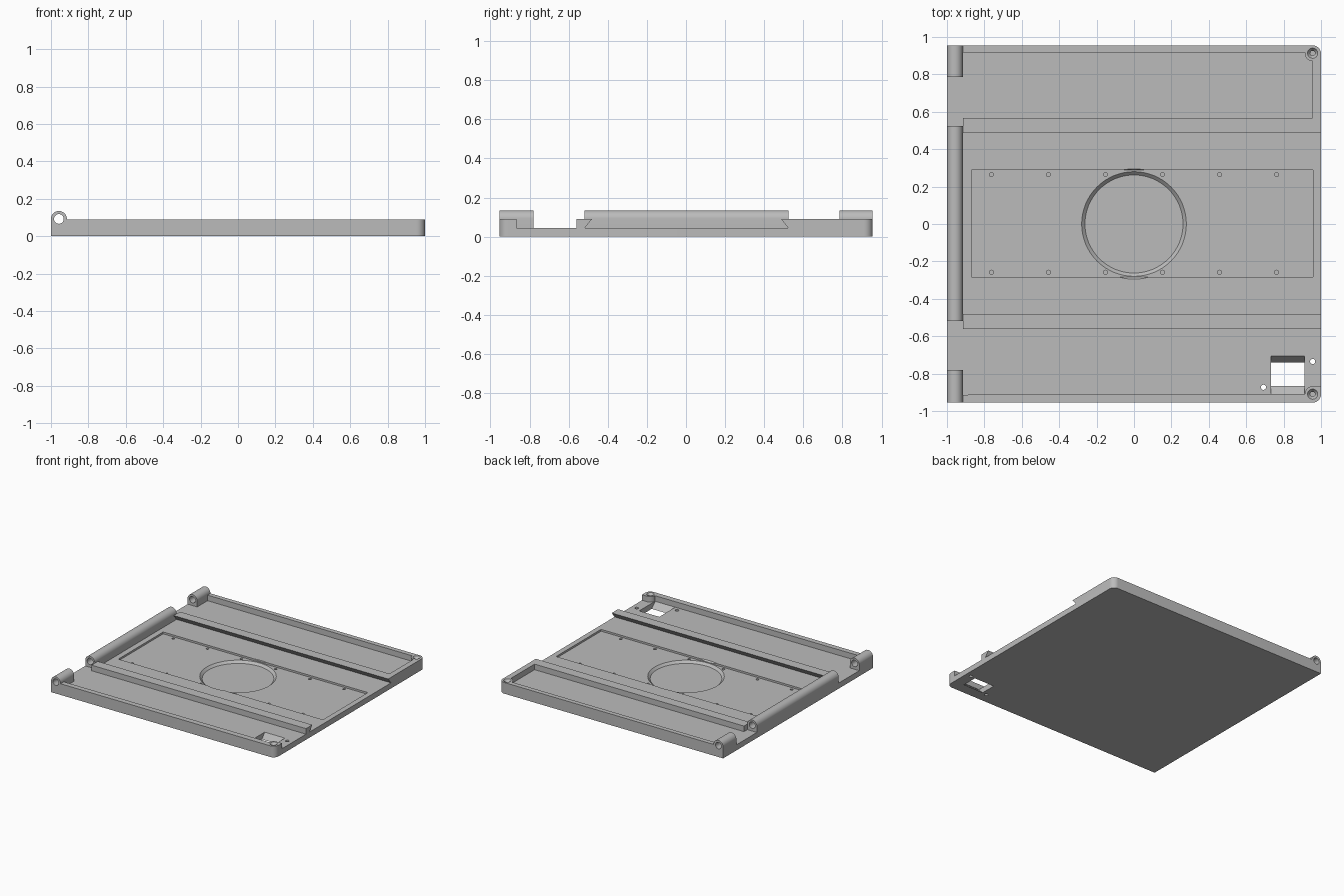
import bpy, bmesh, math
from mathutils import Matrix

if "Cube" in bpy.data.objects:
    bpy.data.objects.remove(bpy.data.objects["Cube"], do_unlink=True)

grey = bpy.data.materials.new("plain grey")
grey.use_nodes = True
GREY = (0.5, 0.5, 0.5, 1)
grey.diffuse_color = GREY
grey.node_tree.nodes["Principled BSDF"].inputs["Base Color"].default_value = GREY

FLOOR, TOP = 0.045, 0.09
HALF_Y, HINGE_X = 0.955, -0.915
PIN_X, PIN_Z, BARREL_R = -0.9575, 0.092, 0.0425
BOSSES = [(0.955, -0.91), (0.955, 0.913)]


def make(name, bm):
    bmesh.ops.recalc_face_normals(bm, faces=bm.faces)
    mesh = bpy.data.meshes.new(name)
    bm.to_mesh(mesh)
    bm.free()
    mesh.materials.append(grey)
    obj = bpy.data.objects.new(name, mesh)
    bpy.context.collection.objects.link(obj)
    return obj


def prism(name, outline, lo, hi, axis="z"):
    """Extrude a 2D outline along an axis: (x,y) on z, (y,z) on x, (x,z) on y."""
    place = {"z": lambda a, b, h: (a, b, h),
             "x": lambda a, b, h: (h, a, b),
             "y": lambda a, b, h: (a, h, b)}[axis]
    bm = bmesh.new()
    rings = [[bm.verts.new(place(a, b, h)) for a, b in outline] for h in (lo, hi)]
    n = len(outline)
    bm.faces.new(rings[0])
    bm.faces.new(rings[1])
    for i in range(n):
        j = (i + 1) % n
        bm.faces.new((rings[0][i], rings[0][j], rings[1][j], rings[1][i]))
    return make(name, bm)


def arc(cx, cy, r, start, end, steps=10):
    angles = [math.radians(start + (end - start) * i / steps) for i in range(steps + 1)]
    return [(cx + r * math.cos(a), cy + r * math.sin(a)) for a in angles]


def rect(x0, x1, y0, y1):
    return [(x0, y0), (x1, y0), (x1, y1), (x0, y1)]


def cones(name, centres, r_low, r_high, lo, hi, sides=24):
    """Several upright cones or cylinders in one mesh."""
    bm = bmesh.new()
    for x, y in centres:
        bmesh.ops.create_cone(bm, cap_ends=True, segments=sides, radius1=r_low,
                              radius2=r_high, depth=hi - lo,
                              matrix=Matrix.Translation((x, y, (lo + hi) / 2)))
    return make(name, bm)


def cut(cutter, *targets):
    cutter.hide_render = True
    for obj in targets:
        mod = obj.modifiers.new("cut", "BOOLEAN")
        mod.operation, mod.solver, mod.object = "DIFFERENCE", "EXACT", cutter
        bpy.context.view_layer.objects.active = obj
        bpy.ops.object.modifier_apply(modifier=mod.name)
    bpy.data.objects.remove(cutter, do_unlink=True)


# Base plate with two rounded corners
front_corner = arc(0.955, -0.91, 0.045, -90, 0)
back_corner = arc(0.955, 0.91, 0.045, 0, 90)
base = prism("base_plate", [(-1, -HALF_Y)] + front_corner + back_corner + [(-1, HALF_Y)],
             0, FLOOR)

# Edge walls, each wrapping round a screw boss
front_wall = prism("front_wall", [(HINGE_X, -HALF_Y)] + front_corner + [(1, -0.868)]
                   + arc(*BOSSES[0], 0.042, 90, 177) + [(HINGE_X, -0.913)], FLOOR, TOP)
back_wall = prism("back_wall", [(HINGE_X, 0.918)] + arc(*BOSSES[1], 0.042, 175, 270)
                  + [(0.955, 0.567), (1, 0.567)] + back_corner + [(HINGE_X, HALF_Y)],
                  FLOOR, TOP)

# Undercut slide rails facing each other
parts = [base, front_wall, back_wall]
for name, side in (("front_rail", -1), ("back_rail", 1)):
    profile = [(side * y + 0.003, z) for y, z in
               ((0.564, FLOOR), (0.564, TOP), (0.484, TOP), (0.52, FLOOR))]
    parts.append(prism(name, profile, HINGE_X, 1, "x"))

# Hinge barrels on square feet, with the pin hole bored through
for name, y0, y1 in (("front_hinge_barrel", -HALF_Y, -0.781),
                     ("middle_hinge_barrel", -0.519, 0.524),
                     ("back_hinge_barrel", 0.786, HALF_Y)):
    outline = [(-1, FLOOR)] + arc(PIN_X, PIN_Z, BARREL_R, 180, 0, 20) + [(HINGE_X, FLOOR)]
    barrel = prism(name, outline, y0, y1, "y")
    cut(prism("pin_bore", arc(PIN_X, PIN_Z, 0.026, 0, 345, 23), -1.1, 1.1, "y"), barrel)
    parts.append(barrel)

# Shallow tray, round dish and its rows of blind holes
cut(prism("tray_cutter", rect(-0.87, 0.957, -0.284, 0.289), 0.03, 0.1), base)
cut(cones("dish_cutter", [(0, 0)], 0.262, 0.312, 0.012, 0.062, 64), base)
dots = [(0.305 * (i - 2.5), y) for i in range(6) for y in (-0.258, 0.264)]
cut(cones("blind_hole_cutter", dots, 0.011, 0.011, 0.015, 0.1, 16), base)

# Window with sloping front and back, and two small through holes
window = [(-0.865, -0.01), (-0.74, -0.01), (-0.74, 0), (-0.705, FLOOR),
          (-0.705, 0.06), (-0.913, 0.06), (-0.913, FLOOR), (-0.865, 0)]
cut(prism("window_cutter", window, 0.732, 0.912, "x"), base)
cut(cones("through_hole_cutter", [(0.955, -0.735), (0.692, -0.873)],
          0.014, 0.014, -0.1, 0.1, 16), base)

# Countersunk screw holes in the bosses
for wall, centre in zip((front_wall, back_wall), BOSSES):
    cut(cones("screw_cutter", [centre], 0.013, 0.013, 0.02, 0.1), base, wall)
    cut(cones("countersink_cutter", [centre], 0.012, 0.032, 0.07, 0.096), wall)

# Smooth the round surfaces, keep edges sharp
bpy.ops.object.select_all(action="DESELECT")
for obj in parts:
    obj.select_set(True)
bpy.context.view_layer.objects.active = base
bpy.ops.object.shade_smooth_by_angle(angle=math.radians(30))
